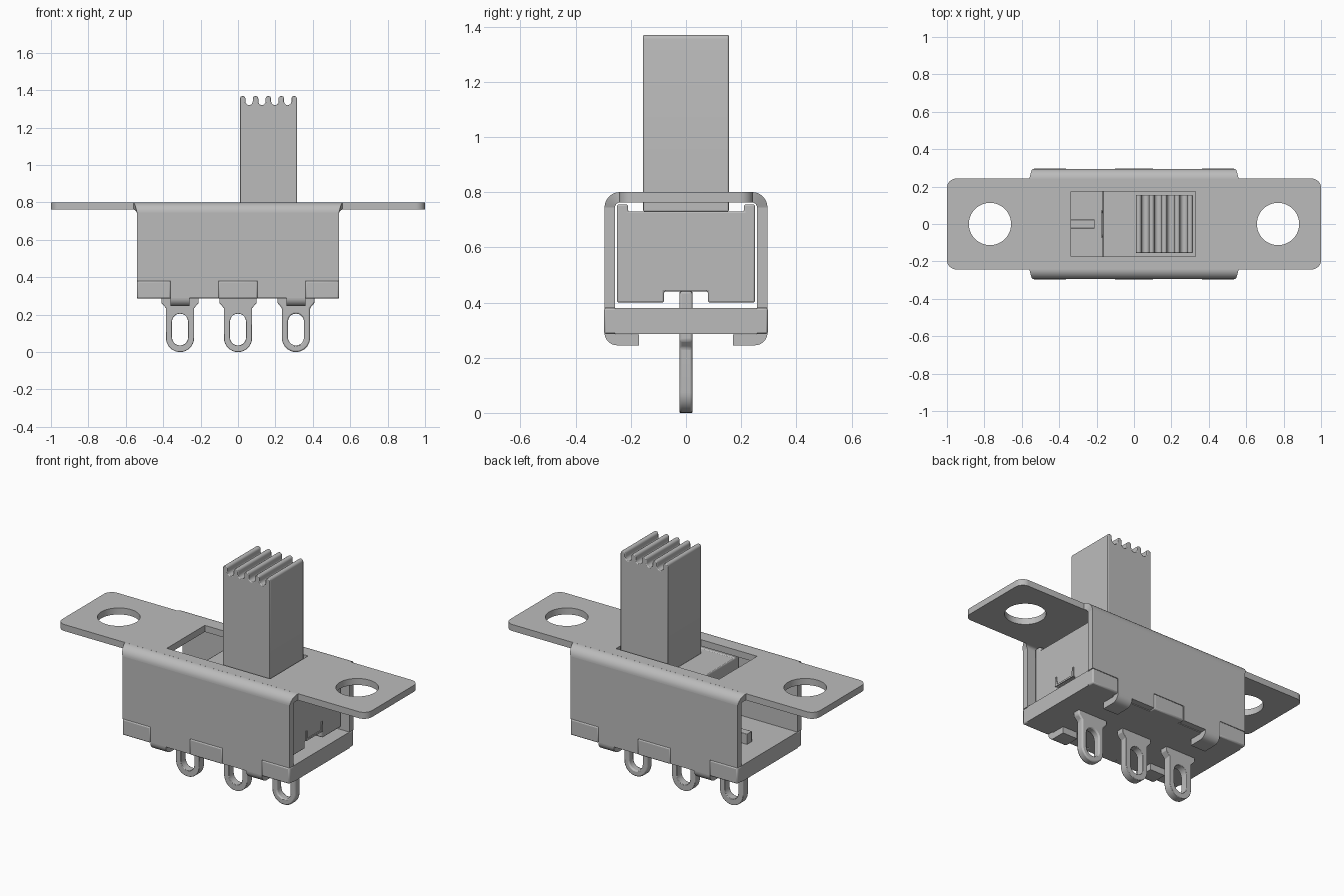
import bpy, bmesh
from math import sin, cos, pi, radians
from mathutils import Matrix

cube = bpy.data.objects.get("Cube")
if cube:
    bpy.data.objects.remove(cube, do_unlink=True)

grey = bpy.data.materials.new("plain grey")
grey.use_nodes = True
colour = (0.5, 0.5, 0.5, 1)
grey.diffuse_color = colour
grey.node_tree.nodes["Principled BSDF"].inputs["Base Color"].default_value = colour

# Drawing planes: the profile's (u, v) become two world axes, the depth the third
PLANES = {
    "XY": Matrix.Identity(3),
    "XZ": Matrix(((1, 0, 0), (0, 0, -1), (0, 1, 0))),
    "YZ": Matrix(((0, 0, 1), (1, 0, 0), (0, 1, 0))),
}


def finish(name, bm, bevel=0):
    bmesh.ops.remove_doubles(bm, verts=bm.verts, dist=0.0001)
    bmesh.ops.dissolve_limit(bm, angle_limit=radians(1), verts=bm.verts, edges=bm.edges)
    bmesh.ops.recalc_face_normals(bm, faces=bm.faces)
    mesh = bpy.data.meshes.new(name)
    bm.to_mesh(mesh)
    bm.free()
    mesh.materials.append(grey)
    mesh.shade_smooth()
    mesh.set_sharp_from_angle(angle=radians(35))
    obj = bpy.data.objects.new(name, mesh)
    bpy.context.collection.objects.link(obj)
    if bevel:
        mod = obj.modifiers.new("soft edges", "BEVEL")
        mod.width = bevel
        mod.segments = 2
        mod.limit_method = "ANGLE"
        mod.angle_limit = radians(40)
    return obj


def prism(name, loops, plane, start, end, bevel=0):
    """Extrude a profile (first loop outside, the others holes) along the third axis."""
    curve = bpy.data.curves.new(name, "CURVE")
    curve.dimensions = "2D"
    curve.fill_mode = "BOTH"
    curve.extrude = (end - start) / 2
    for loop in loops:
        spline = curve.splines.new("POLY")
        spline.points.add(len(loop) - 1)
        for point, (u, v) in zip(spline.points, loop):
            point.co = (u, v, 0, 1)
        spline.use_cyclic_u = True
    helper = bpy.data.objects.new("helper", curve)
    bpy.context.collection.objects.link(helper)
    graph = bpy.context.evaluated_depsgraph_get()
    mesh = bpy.data.meshes.new_from_object(helper.evaluated_get(graph))
    bpy.data.objects.remove(helper)
    bm = bmesh.new()
    bm.from_mesh(mesh)
    bpy.data.meshes.remove(mesh)
    turn = PLANES[plane]
    shift = turn.col[2] * ((start + end) / 2)
    bm.transform(Matrix.Translation(shift) @ turn.to_4x4())
    return finish(name, bm, bevel)


def box(name, x, y, z, bevel=0):
    bm = bmesh.new()
    bmesh.ops.create_cube(bm, size=1)
    for v in bm.verts:
        v.co = [lo + (c + 0.5) * (hi - lo) for c, (lo, hi) in zip(v.co, (x, y, z))]
    return finish(name, bm, bevel)


def arc(cx, cy, r, a, b, steps=10):
    angles = [radians(a + (b - a) * i / steps) for i in range(steps + 1)]
    return [(cx + r * cos(t), cy + r * sin(t)) for t in angles]


def rounded(w, h, r):
    return (arc(w - r, h - r, r, 0, 90) + arc(r - w, h - r, r, 90, 180)
            + arc(r - w, r - h, r, 180, 270) + arc(w - r, r - h, r, 270, 360))


def rect(x0, x1, y0, y1):
    return [(x0, y0), (x1, y0), (x1, y1), (x0, y1)]


def strip(name, outer, inner, spans, side):
    """Bent sheet: outer and inner (y, z) paths, with an x span at each step."""
    bm = bmesh.new()
    rings = []
    for o, i, (x0, x1) in zip(outer, inner, spans):
        rings.append([bm.verts.new((x, side * p[0], p[1]))
                      for x, p in ((x0, o), (x1, o), (x1, i), (x0, i))])
    for a, b in zip(rings, rings[1:]):
        for k in range(4):
            n = (k + 1) % 4
            bm.faces.new((a[k], a[n], b[n], b[k]))
    bm.faces.new(rings[0])
    bm.faces.new(rings[-1])
    return finish(name, bm)


# Mounting plate with two screw holes and the slider window
holes = [arc(s * 0.77, 0, 0.113, 0, 351, 39) for s in (-1, 1)]
window = rect(-0.337, 0.33, -0.175, 0.175)
prism("mounting_plate", [rounded(1, 0.243, 0.05), window] + holes, "XY", 0.762, 0.8)

# Folded side walls, notched along the bottom, with clamping tabs
half = [(0.54, 0.745), (0.54, 0.38), (0.36, 0.38), (0.36, 0.29), (0.105, 0.29), (0.105, 0.38)]
outline = half + [(-x, z) for x, z in reversed(half)]
for side, label in ((-1, "front"), (1, "back")):
    ends = sorted((side * 0.257, side * 0.295))
    # The profile plane's depth runs towards -y
    prism(label + "_wall", [outline], "XZ", -ends[1], -ends[0])
    widths = [0.56 - 0.02 * i / 10 for i in range(11)]
    strip(label + "_bend", arc(0.24, 0.745, 0.055, 90, 0), arc(0.24, 0.745, 0.017, 90, 0),
          [(-w, w) for w in widths], side)
    for x, end in ((-0.31, "right"), (0.31, "left")):
        outer = arc(0.25, 0.29, 0.045, 0, -90) + [(0.17, 0.245)]
        inner = arc(0.25, 0.29, 0.006, 0, -90) + [(0.17, 0.284)]
        strip(f"{label}_{end}_tab", outer, inner, [(x - 0.05, x + 0.05)] * len(outer), side)

# Insulating base with bosses that fill the wall notches
box("base", (-0.54, 0.54), (-0.257, 0.257), (0.286, 0.38))
for side, label in ((-1, "front"), (1, "back")):
    for x0, x1, where in ((-0.54, -0.36, "right"), (-0.105, 0.105, "middle"), (0.36, 0.54, "left")):
        box(f"{label}_{where}_boss", (x0, x1), sorted((side * 0.24, side * 0.297)),
            (0.286, 0.38), 0.008)

# Slider block, grooved along its underside
half = [(0.08, 0.44), (0.08, 0.4), (0.25, 0.4), (0.25, 0.755), (0.21, 0.755), (0.21, 0.73)]
prism("slider_block", [half + [(-y, z) for y, z in reversed(half)]], "YZ", -0.168, 0.49, 0.006)

# Contact clip on the ends of the groove
clip = [(0.06, 0.452), (0.068, 0.5), (0.076, 0.5), (0.076, 0.442)]
prism("contact_clip", [clip + [(-y, z) for y, z in reversed(clip)]], "YZ", -0.173, 0.495)

# Slider knob with finger grooves across its top
left, right, peak = 0.01, 0.315, 0.0147
pitch = (right - left - 2 * peak) / 4
profile = [(right, 0.73), (left, 0.73)]
for i in range(5):
    centre = left + peak + i * pitch
    profile += arc(centre, 1.355, peak, 180, 0, 8)
    if i < 4:
        profile += arc(centre + pitch / 2, 1.34, pitch / 2 - peak, 180, 360, 8)
prism("slider_knob", [profile], "XZ", -0.155, 0.155, 0.004)

# Solder lugs with eyelets, reaching up through the base
for x, where in ((-0.31, "right"), (0, "middle"), (0.31, "left")):
    lug = arc(x, 0.075, 0.075, 180, 360, 16)
    lug += [(x + 0.075, 0.235), (x + 0.1, 0.262), (x + 0.1, 0.44),
            (x - 0.1, 0.44), (x - 0.1, 0.262), (x - 0.075, 0.235)]
    eyelet = arc(x, 0.078, 0.043, 180, 360) + arc(x, 0.162, 0.043, 0, 180)
    prism(where + "_lug", [lug, eyelet], "XZ", -0.023, 0.023, 0.008)
